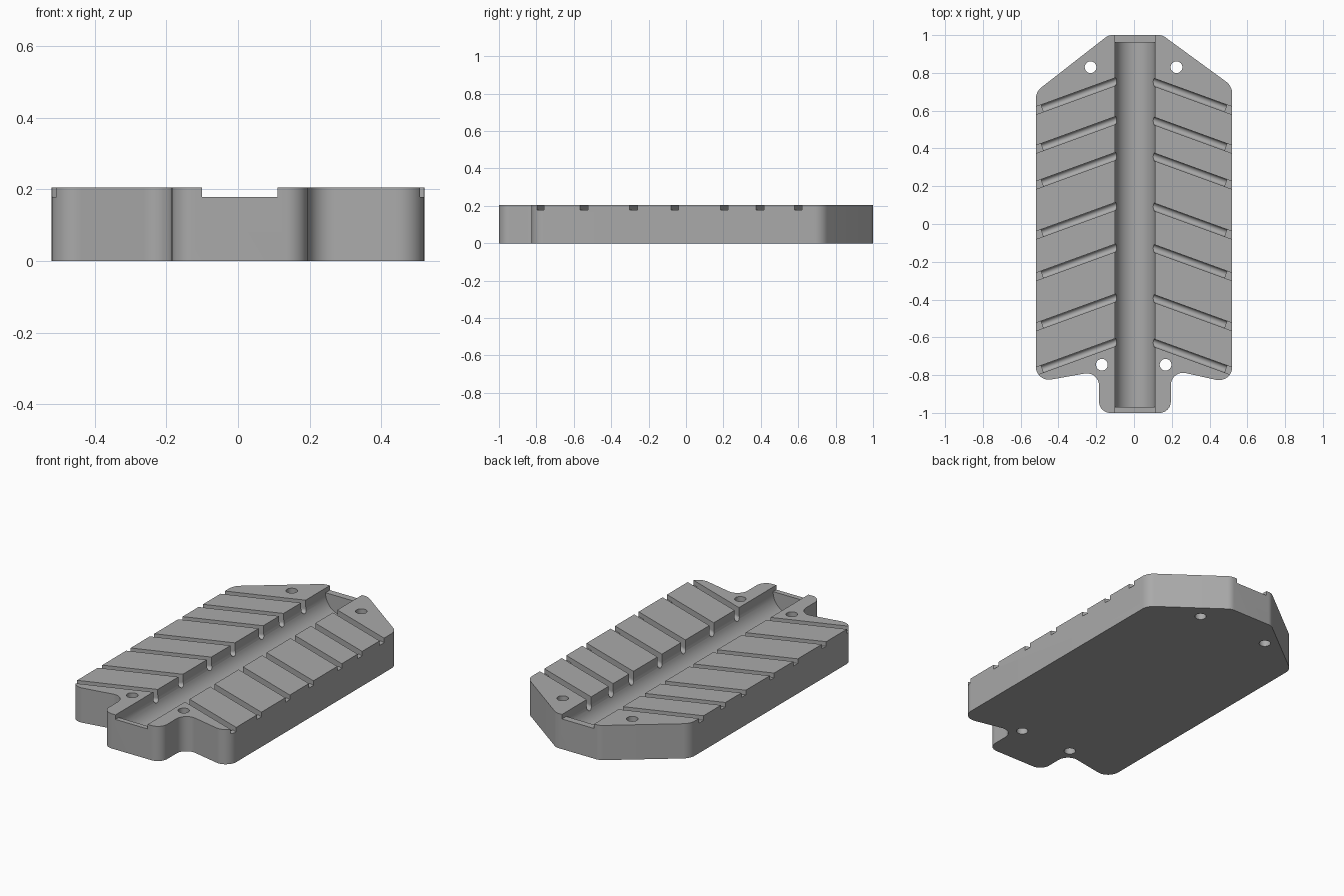
import bpy, bmesh
from math import sin, cos, tan, pi, radians
from mathutils import Vector

if "Cube" in bpy.data.objects:
    bpy.data.objects.remove(bpy.data.objects["Cube"], do_unlink=True)

HEIGHT, LEDGE = 0.205, 0.178
ABOVE = HEIGHT + 0.05

grey = bpy.data.materials.new("plain grey")
grey.use_nodes = True
grey.diffuse_color = (0.4, 0.4, 0.4, 1)
grey.node_tree.nodes["Principled BSDF"].inputs["Base Color"].default_value = (0.4, 0.4, 0.4, 1)


def prism(name, ring, offset):
    """Solid made by sweeping a closed ring of points along an offset."""
    bm = bmesh.new()
    face = bm.faces.new([bm.verts.new(p) for p in ring])
    out = bmesh.ops.extrude_face_region(bm, geom=[face])
    moved = [v for v in out["geom"] if isinstance(v, bmesh.types.BMVert)]
    bmesh.ops.translate(bm, verts=moved, vec=offset)
    bmesh.ops.recalc_face_normals(bm, faces=bm.faces)
    mesh = bpy.data.meshes.new(name)
    bm.to_mesh(mesh)
    bm.free()
    obj = bpy.data.objects.new(name, mesh)
    bpy.context.collection.objects.link(obj)
    obj.data.materials.append(grey)
    return obj


def rounded(corners, steps=10):
    """Outline with each (x, y, radius) corner replaced by a tangent arc."""
    ring = []
    for i, (x, y, r) in enumerate(corners):
        p = Vector((x, y))
        a = (Vector(corners[i - 1][:2]) - p).normalized()
        b = (Vector(corners[(i + 1) % len(corners)][:2]) - p).normalized()
        half = a.angle(b) / 2
        centre = p + (a + b).normalized() * r / sin(half)
        start = p + a * r / tan(half) - centre
        end = p + b * r / tan(half) - centre
        total = start.angle(end)
        for k in range(steps + 1):
            t = k / steps
            q = (start * sin((1 - t) * total) + end * sin(t * total)) / sin(total)
            ring.append((*(centre + q), 0))
    return ring


def slot(name, start, end, width, floor, round_floor):
    """Open-topped cutter from start to end, with a flat or U-shaped floor."""
    start, end = Vector((*start, 0)), Vector((*end, 0))
    side = (end - start).normalized().cross(Vector((0, 0, 1)))
    r = width / 2
    if round_floor:
        n = 20
        profile = [(-r * cos(pi * k / n), floor + r - r * sin(pi * k / n)) for k in range(n + 1)]
    else:
        profile = [(-r, floor), (r, floor)]
    profile += [(r, ABOVE), (-r, ABOVE)]
    ring = [start + side * u + Vector((0, 0, z)) for u, z in profile]
    return prism(name, ring, end - start)


# Plate outline, clockwise from the back
body = prism("grooved_plate", rounded([
    (0.15, 1, 0.06), (0.52, 0.73, 0.08), (0.52, -0.844, 0.07), (0.195, -0.772, 0.065),
    (0.195, -1, 0.06), (-0.185, -1, 0.06), (-0.185, -0.778, 0.065), (-0.52, -0.838, 0.07),
    (-0.52, 0.70, 0.08), (-0.135, 1, 0.06)]), (0, 0, HEIGHT))

# Central channel: shallow open ends, deep round middle
MID = 0.005
cutters = [slot("channel_ends", (MID, -1.1), (MID, 1.1), 0.21, LEDGE, False),
           slot("channel", (MID, -0.97), (MID, 0.96), 0.21, 0.07, True)]

# Slanted side grooves, with a shallow lip at the outer edge
SLOPE = tan(radians(20))
for y in (-0.78, -0.545, -0.28, -0.06, 0.205, 0.395, 0.60):
    for s, side in ((1, "left"), (-1, "right")):
        def at(x):
            return (s * x, y + (0.52 - x) * SLOPE)
        cutters.append(slot(side + "_lip", at(0.05), at(0.6), 0.039, LEDGE, False))
        cutters.append(slot(side + "_groove", at(0.05), at(0.485), 0.039, 0.135, True))

# Through holes
for x, y in ((-0.23, 0.83), (0.225, 0.83), (-0.17, -0.745), (0.167, -0.745)):
    ring = [(x + 0.031 * cos(pi * k / 16), y + 0.031 * sin(pi * k / 16), -0.05) for k in range(32)]
    cutters.append(prism("hole", ring, (0, 0, HEIGHT + 0.1)))

# Cut everything out of the plate, then drop the cutters
for cutter in cutters:
    cutter.hide_render = True
    mod = body.modifiers.new(cutter.name, "BOOLEAN")
    mod.operation, mod.solver, mod.object = "DIFFERENCE", "EXACT", cutter
bpy.context.view_layer.update()
mesh = bpy.data.meshes.new_from_object(body.evaluated_get(bpy.context.evaluated_depsgraph_get()))
body.modifiers.clear()
body.data = mesh
for cutter in cutters:
    bpy.data.objects.remove(cutter, do_unlink=True)

# One material, smooth curves with sharp edges
mesh.materials.clear()
mesh.materials.append(grey)
for face in mesh.polygons:
    face.material_index = 0
bpy.ops.object.select_all(action="DESELECT")
body.select_set(True)
bpy.context.view_layer.objects.active = body
bpy.ops.object.shade_smooth_by_angle(angle=radians(30))
